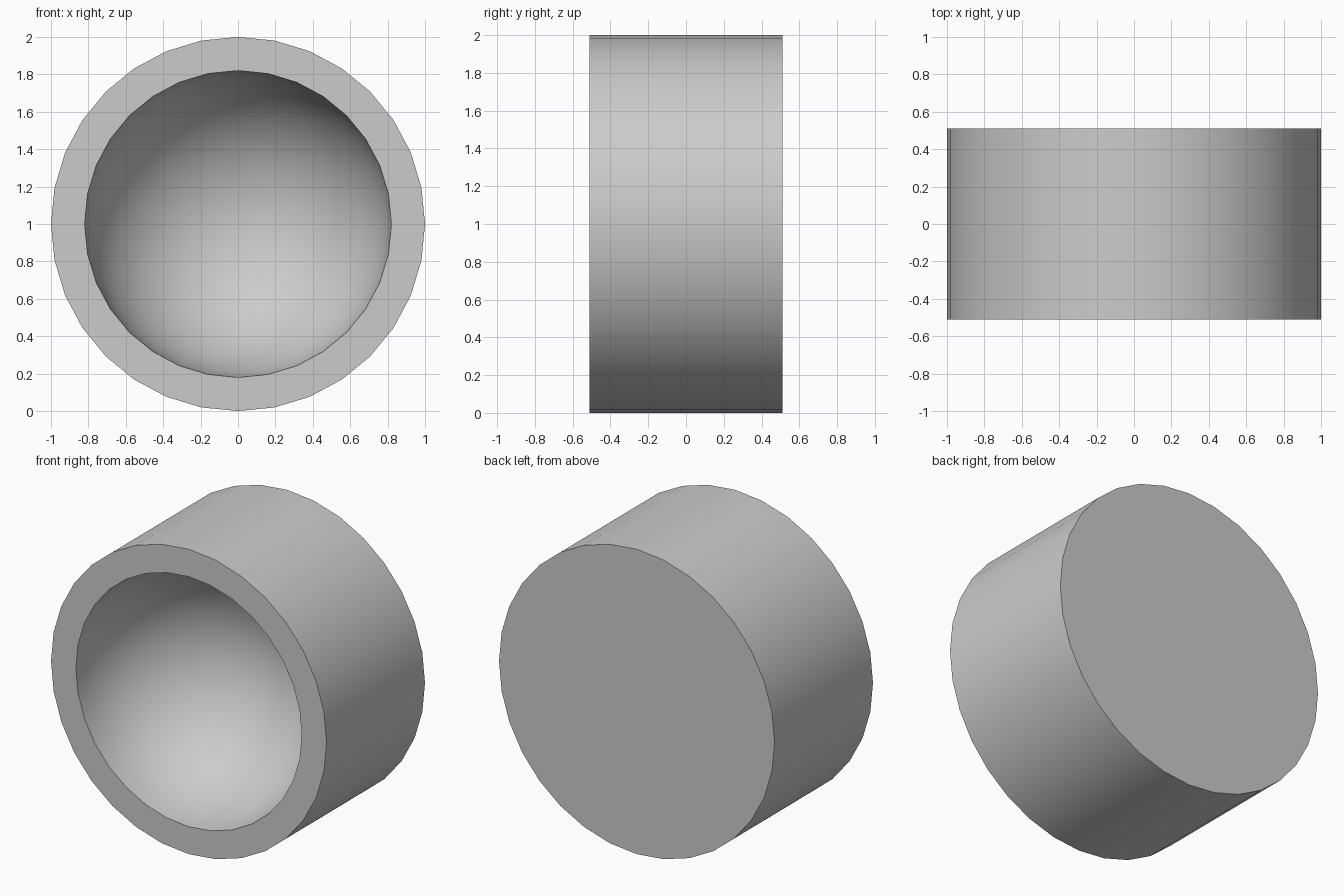
import bpy, bmesh, math
from mathutils import Matrix

if "Cube" in bpy.data.objects:
    bpy.data.objects.remove(bpy.data.objects["Cube"])

SIDES, HALF, OUTER, BOWL = 32, 0.51, 1.0, 0.82

# Half section (radius, y): back centre, outer wall, rim, then hemispherical hollow
profile = [(0, HALF), (OUTER, HALF), (OUTER, -HALF)]
for i in range(13):
    a = math.radians(90 * i / 12)
    profile.append((BOWL * math.cos(a) if i < 12 else 0, -HALF + BOWL * math.sin(a)))

# Revolve the section around the y axis
bm = bmesh.new()
verts = [bm.verts.new((0, y, r)) for r, y in profile]
edges = [bm.edges.new(pair) for pair in zip(verts, verts[1:])]
bmesh.ops.spin(bm, geom=verts + edges, cent=(0, 0, 0), axis=(0, 1, 0),
               angle=math.tau, steps=SIDES, use_duplicate=False)
bmesh.ops.remove_doubles(bm, verts=bm.verts, dist=0.0005)
bmesh.ops.recalc_face_normals(bm, faces=bm.faces)
bmesh.ops.transform(bm, matrix=Matrix.Translation((0, 0, OUTER)), verts=bm.verts)

mesh = bpy.data.meshes.new("hollow_drum")
bm.to_mesh(mesh)
bm.free()
drum = bpy.data.objects.new("hollow_drum", mesh)
bpy.context.collection.objects.link(drum)

# Smooth walls and bowl, sharp rims
bpy.context.view_layer.objects.active = drum
drum.select_set(True)
bpy.ops.object.shade_smooth_by_angle(angle=math.radians(30))
